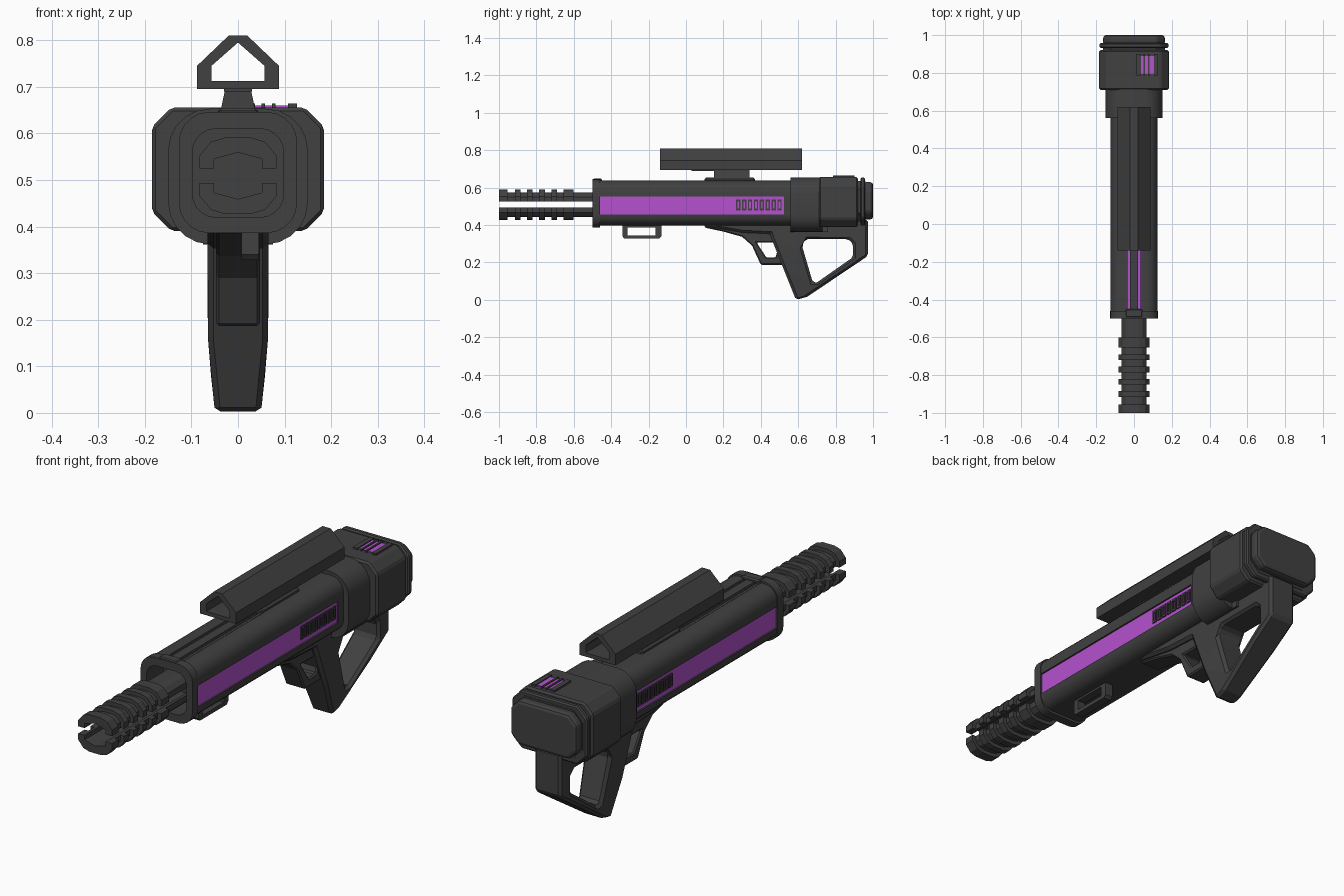
import bpy, bmesh, math


def material(name, rgb):
    m = bpy.data.materials.new(name)
    m.diffuse_color = (*rgb, 1)
    return m


DARK = material("charcoal", (0.052, 0.052, 0.052))
PURPLE = material("purple", (0.46, 0.085, 0.62))


def prism(name, loops, a, b, axis='y', mat=DARK, bevel=0, segs=1, shape=None, smooth=False):
    """Extrude an outline (first loop) with optional holes from a to b along x or y."""
    bm = bmesh.new()
    put = (lambda u, v, t: (u, t, v)) if axis == 'y' else (lambda u, v, t: (t, u, v))
    ends = [[[bm.verts.new(put(u, v, t)) for u, v in lp] for lp in loops] for t in (a, b)]
    for end in ends:
        if len(loops) == 1:
            bm.faces.new(end[0])
        else:
            edges = [bm.edges.new((r[i - 1], r[i])) for r in end for i in range(len(r))]
            bmesh.ops.triangle_fill(bm, use_beauty=True, edges=edges,
                                    normal=(0, 1, 0) if axis == 'y' else (1, 0, 0))
    for r0, r1 in zip(*ends):
        for i in range(len(r0)):
            bm.faces.new((r0[i - 1], r0[i], r1[i], r1[i - 1]))
    bmesh.ops.recalc_face_normals(bm, faces=bm.faces)
    if shape:
        for v in bm.verts:
            shape(v.co)
    me = bpy.data.meshes.new(name)
    bm.to_mesh(me)
    bm.free()
    me.materials.append(mat)
    ob = bpy.data.objects.new(name, me)
    bpy.context.collection.objects.link(ob)
    if smooth:
        bpy.ops.object.select_all(action='DESELECT')
        ob.select_set(True)
        bpy.context.view_layer.objects.active = ob
        bpy.ops.object.shade_smooth_by_angle(angle=math.radians(32))
    if bevel:
        m = ob.modifiers.new("bevel", 'BEVEL')
        m.width, m.segments, m.limit_method = bevel, segs, 'ANGLE'
        m.angle_limit = math.radians(35)
    return ob


def rect(u0, u1, v0, v1):
    return [(u0, v0), (u1, v0), (u1, v1), (u0, v1)]


def box(name, x0, x1, y0, y1, z0, z1, mat=DARK, bevel=0):
    return prism(name, [rect(x0, x1, z0, z1)], y0, y1, mat=mat, bevel=bevel)


def arc(cx, cz, r, a0, n=5):
    return [(cx + r * math.cos(math.radians(a0 - 90 * i / n)),
             cz + r * math.sin(math.radians(a0 - 90 * i / n))) for i in range(n + 1)]


def mirrored(half):
    return half + [(-x, z) for x, z in reversed(half)]


def rrect(w, z0, z1, r):
    return mirrored(arc(w - r, z1 - r, r, 90) + arc(w - r, z0 + r, r, 0))


def octagon(w, z0, z1, c):
    return mirrored([(w - c, z1), (w, z1 - c), (w, z0 + c), (w - c, z0)])


# Main housing: hollow tube with side grooves and a top groove
half = ([(0.045, 0.622), (0.045, 0.637)] + arc(0.065, 0.577, 0.06, 90)
        + [(0.125, 0.553), (0.112, 0.553), (0.112, 0.457), (0.125, 0.457)]
        + arc(0.065, 0.457, 0.06, 0)[1:])
bore = rrect(0.098, 0.42, 0.61, 0.05)
prism("housing", [mirrored(half), bore], -0.47, 0.58, smooth=True)
prism("front_lip", [rrect(0.127, 0.386, 0.646, 0.065), bore], -0.5, -0.46, smooth=True)
prism("bore_plug", [rrect(0.1, 0.418, 0.612, 0.05)], -0.38, -0.35)

# Purple side panels with slotted vents
for s, side in ((1, "right"), (-1, "left")):
    xs = sorted((s * 0.111, s * 0.118))
    box(side + "_panel", *xs, -0.462, 0.525, 0.457, 0.553, PURPLE)
    xs = sorted((s * 0.06, s * 0.125))
    box(side + "_panel_end", *xs, 0.523, 0.58, 0.45, 0.56)
    for i in range(8):
        y = 0.268 + i * 0.0315
        prism(side + "_vent_frame", [rect(y, y + 0.023, 0.478, 0.536),
                                     rect(y + 0.007, y + 0.016, 0.488, 0.526)],
              s * 0.117, s * 0.123, 'x')

# Top groove: purple strip, dark slats, rails
box("top_strip", -0.045, 0.045, -0.47, 0.1, 0.621, 0.627, PURPLE)
for x0, x1 in ((-0.046, -0.034), (-0.02, 0.02), (0.034, 0.046)):
    box("top_slat", x0, x1, -0.47, 0.11, 0.62, 0.638)
box("front_cap", -0.045, 0.045, -0.495, -0.45, 0.63, 0.65, bevel=0.006)
box("rear_rail", -0.046, 0.046, 0.1, 0.58, 0.615, 0.636)
box("mount_rail", -0.045, 0.045, 0.1, 0.37, 0.62, 0.653, bevel=0.008)

# Sight: hollow roof-shaped tube on a flared mount
prism("sight_mount", [[(-0.037, 0.65), (0.037, 0.65), (0.027, 0.698), (-0.027, 0.698)]], 0.15, 0.34)
box("sight_plate", -0.03, 0.03, 0.03, 0.34, 0.69, 0.7)
prism("sight_tube", [mirrored([(0.02, 0.81), (0.088, 0.745), (0.088, 0.695)]),
                     [(0, 0.795), (0.057, 0.745), (0.057, 0.712), (-0.057, 0.712), (-0.057, 0.745)]],
      -0.14, 0.62)

# Split barrel: upper and lower shells with ribs
CZ = 0.509
inner = [(-0.052, 0.016), (-0.052, 0.036), (0, 0.05), (0.052, 0.036), (0.052, 0.016)]
core = [(0.065, 0.016), (0.065, 0.042), (0.046, 0.06), (0.02, 0.066)]
rib = [(0.083, 0.016), (0.083, 0.043), (0.058, 0.073), (0.028, 0.082)]


def shell(name, outer, y0, y1):
    for s, side in ((1, "upper_"), (-1, "lower_")):
        lp = [(x, CZ + s * z) for x, z in mirrored(outer) + inner]
        prism(side + name, [lp], y0, y1)


shell("barrel", core, -0.995, -0.36)
for y0, y1 in ((-1, -0.955), (-0.915, -0.885), (-0.85, -0.82),
               (-0.785, -0.755), (-0.72, -0.69), (-0.655, -0.602)):
    shell("barrel_rib", rib, y0, y1)

# Rear collar, block, ring and butt pad
prism("collar", [rrect(0.15, 0.362, 0.653, 0.09)], 0.56, 0.73, smooth=True)
box("collar_base", -0.075, 0.075, 0.58, 0.76, 0.362, 0.45)
prism("rear_block", [octagon(0.185, 0.39, 0.656, 0.042)], 0.71, 0.92, bevel=0.008)
prism("rear_neck", [octagon(0.165, 0.42, 0.635, 0.045)], 0.91, 0.96)
prism("rear_ring", [octagon(0.183, 0.397, 0.653, 0.045)], 0.932, 0.958, bevel=0.006)
prism("butt_pad", [octagon(0.163, 0.43, 0.63, 0.04)], 0.95, 1.0, bevel=0.015, segs=2)

# Offset vent on top of the rear block
box("rear_vent_glow", 0.028, 0.115, 0.795, 0.89, 0.652, 0.66, PURPLE)
for x0, x1 in ((0.014, 0.036), (0.05, 0.058), (0.073, 0.081), (0.107, 0.127)):
    box("rear_vent_bar", x0, x1, 0.785, 0.9, 0.65, 0.664)


# Grip with open stock, narrowing to the foot
def taper(co):
    if co.z < 0.16:
        co.x *= 1 - 0.24 * (1 - co.z / 0.16)


prism("grip_stock", [[(0.42, 0.43), (0.468, 0.3), (0.524, 0.16), (0.588, 0), (0.647, 0.016),
                      (0.86, 0.159), (0.973, 0.235), (0.973, 0.43)],
                     [(0.64, 0.325), (0.866, 0.325), (0.893, 0.3), (0.893, 0.228), (0.7, 0.093),
                      (0.678, 0.093), (0.62, 0.29)]],
      -0.065, 0.065, 'x', bevel=0.012, shape=taper)
prism("trigger_guard", [[(0.1, 0.42), (0.1, 0.386), (0.2, 0.365), (0.3, 0.337), (0.353, 0.29),
                         (0.4, 0.187), (0.53, 0.187), (0.53, 0.42)],
                        [(0.378, 0.306), (0.476, 0.306), (0.49, 0.265), (0.478, 0.226), (0.43, 0.226)]],
      -0.047, 0.047, 'x', bevel=0.006)
prism("grip_fairing", [[(0.1, 0.44), (0.1, 0.395), (0.3, 0.36), (0.6, 0.345), (0.6, 0.44)]],
      -0.065, 0.065, 'x', bevel=0.012)

# Sling loop under the housing, offset to one side
prism("sling_loop", [[(-0.34, 0.41), (-0.34, 0.34), (-0.33, 0.328), (-0.143, 0.328), (-0.132, 0.34),
                      (-0.132, 0.41)],
                     rect(-0.312, -0.163, 0.345, 0.388)], 0.008, 0.045, 'x')
